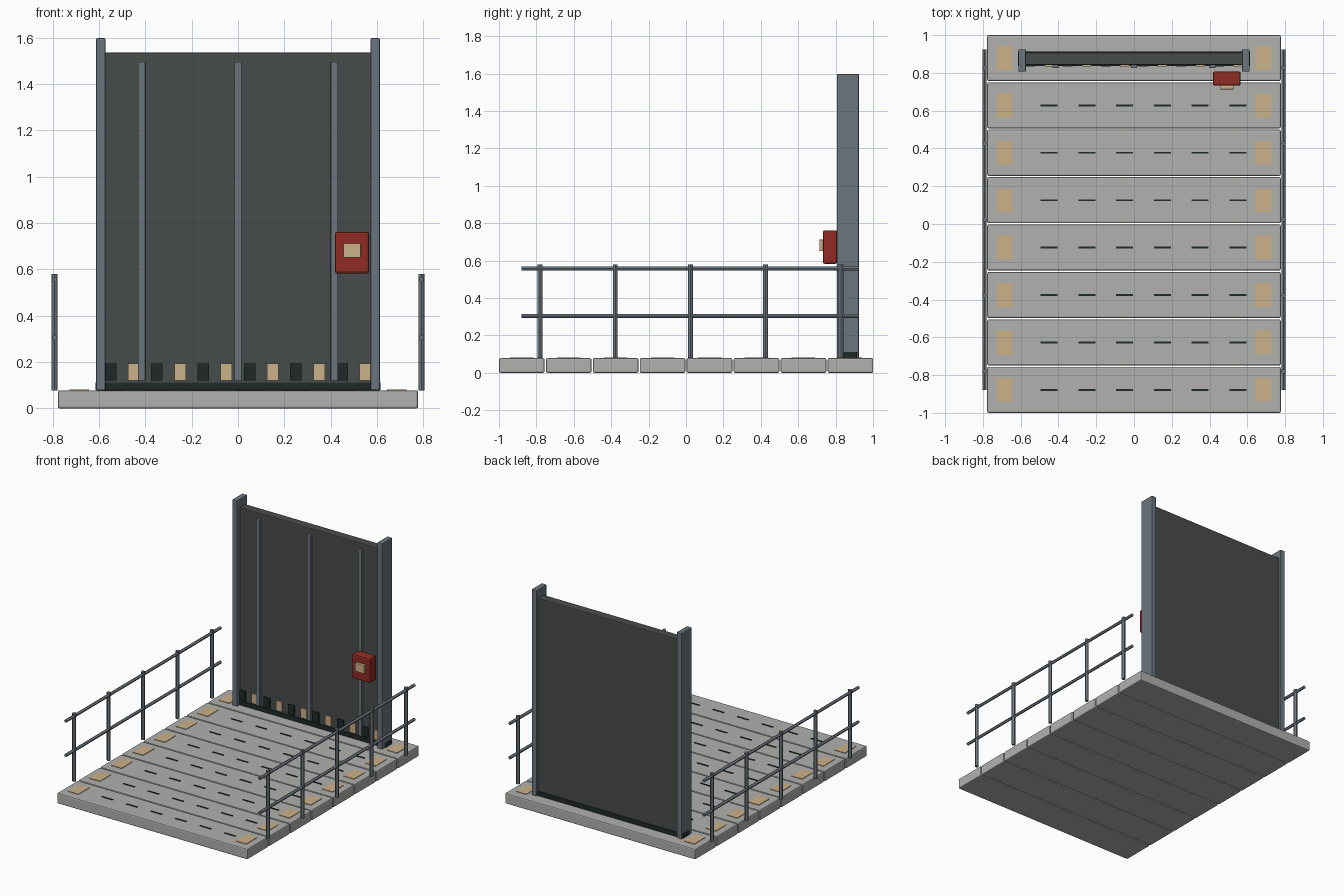
import bpy
from mathutils import Vector

cube = bpy.data.objects.get("Cube")
if cube:
    bpy.data.objects.remove(cube, do_unlink=True)


def material(name, r, g, b):
    mat = bpy.data.materials.new(name)
    mat.use_nodes = True
    mat.diffuse_color = (r, g, b, 1)
    mat.node_tree.nodes["Principled BSDF"].inputs["Base Color"].default_value = (r, g, b, 1)
    return mat


concrete = material("concrete grey", 0.44, 0.44, 0.43)
slate = material("slate steel", 0.15, 0.18, 0.21)
charcoal = material("charcoal panel", 0.064, 0.073, 0.071)
black = material("dark green black", 0.014, 0.023, 0.022)
tan = material("sand tan", 0.60, 0.44, 0.25)
red = material("signal red", 0.28, 0.024, 0.016)


def box(name, x, y, z, mat, bevel=0.0):
    """Box from (min, max) ranges on each axis."""
    lo, hi = Vector((x[0], y[0], z[0])), Vector((x[1], y[1], z[1]))
    bpy.ops.mesh.primitive_cube_add(size=1, location=(lo + hi) / 2)
    ob = bpy.context.object
    ob.name = name
    ob.scale = hi - lo
    bpy.ops.object.transform_apply(location=False, rotation=False, scale=True)
    ob.data.materials.append(mat)
    if bevel:
        mod = ob.modifiers.new("edge bevel", "BEVEL")
        mod.width, mod.segments = bevel, 2
    return ob


def rod(name, start, end, radius, mat):
    """Round bar between two points."""
    a, b = Vector(start), Vector(end)
    bpy.ops.mesh.primitive_cylinder_add(vertices=12, radius=radius, depth=(b - a).length,
                                        location=(a + b) / 2)
    ob = bpy.context.object
    ob.name = name
    ob.rotation_euler = (b - a).to_track_quat("Z", "Y").to_euler()
    ob.data.materials.append(mat)
    bpy.ops.object.shade_smooth_by_angle()
    return ob


def around(centre, half):
    return centre - half, centre + half


DECK = 0.078

# Deck planks with tan end plates and drainage slots
for i in range(8):
    y = -0.878 + i * 0.251
    box(f"deck_plank_{i}", (-0.777, 0.777), around(y, 0.122), (0, DECK), concrete, 0.008)
    for side in (-1, 1):
        box(f"tan_plate_{i}", around(side * 0.685, 0.042), around(y, 0.063),
            (DECK - 0.003, DECK + 0.004), tan)
    for k in range(6):
        box(f"deck_slot_{i}_{k}", around(-0.45 + 0.2 * k, 0.045), around(y, 0.005),
            (DECK - 0.003, DECK + 0.004), black)

# Gate: posts, panel and sill
for name, side in (("left", 1), ("right", -1)):
    box(f"{name}_gate_post", around(side * 0.592, 0.02), (0.807, 0.925), (DECK, 1.597), slate, 0.005)
box("gate_panel", (-0.58, 0.58), (0.842, 0.908), (0.1, 1.535), charcoal, 0.006)
box("gate_sill", (-0.615, 0.615), (0.836, 0.914), (DECK, 0.112), black, 0.004)

# Ribs on the gate front
for x in (-0.416, 0, 0.416):
    box("gate_rib", around(x, 0.016), (0.825, 0.85), (0.118, 1.495), slate, 0.004)

# Alternating warning tiles along the gate foot
for i in range(12):
    box(f"warning_tile_{i}", around(-0.55 + 0.1 * i, 0.025), (0.834, 0.843), (0.12, 0.193),
        tan if i % 2 else black)

# Control box with its button
box("control_box", (0.418, 0.565), (0.732, 0.808), (0.582, 0.762), red, 0.01)
box("control_button", (0.455, 0.53), (0.713, 0.735), (0.65, 0.712), tan, 0.003)

# Side railings
for name, side in (("left", 1), ("right", -1)):
    x = side * 0.791
    for i in range(5):
        y = -0.78 + 0.402 * i
        rod(f"{name}_rail_post_{i}", (x, y, DECK), (x, y, 0.579), 0.013, slate)
    for z in (0.304, 0.557):
        rod(f"{name}_handrail", (x, -0.88, z), (x, 0.925, z), 0.011, slate)
